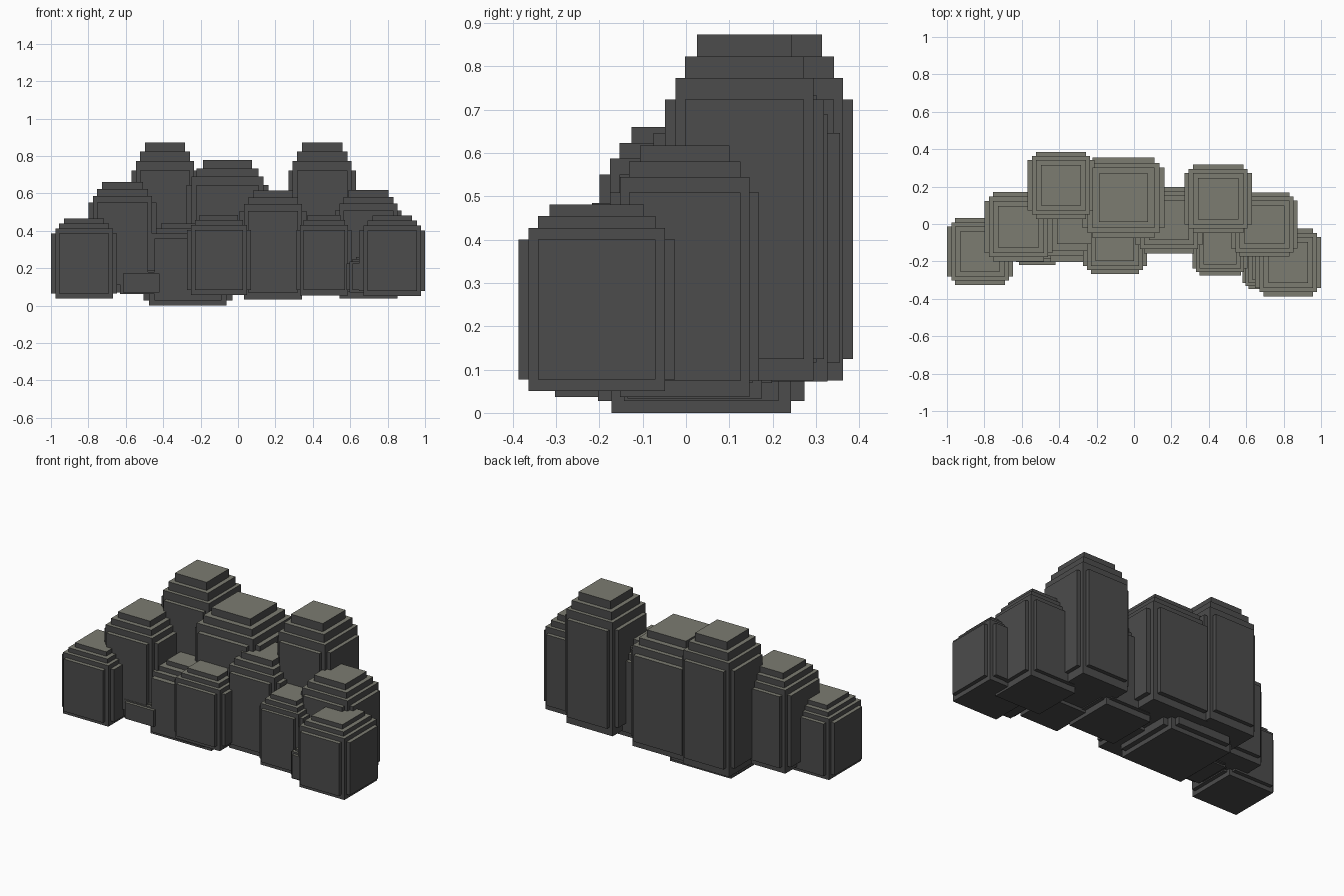
import bpy, bmesh
from mathutils import Matrix, Vector


def material(name, rgb):
    m = bpy.data.materials.new(name)
    m.diffuse_color = (*rgb, 1)
    return m


SIDE = material("dark grey sides", (0.072, 0.072, 0.072))
TOP = material("warm grey tops", (0.20, 0.20, 0.165))

# One stepped block: half width x, half width y, bottom, top (fractions)
STEPS = [
    (1.00, 0.75, 1 / 16, 13 / 16),   # side panels left and right
    (0.75, 1.00, 1 / 16, 13 / 16),   # side panels front and back
    (0.87, 0.87, 0, 14 / 16),        # core
    (0.75, 0.75, 12 / 16, 15 / 16),  # upper step
    (0.60, 0.60, 12 / 16, 1),        # cap
]


def stepped_block(name, cx, cy, hx, hy, z0, z1):
    bm = bmesh.new()
    h = z1 - z0
    for fx, fy, b, t in STEPS:
        centre = Vector((cx, cy, z0 + h * (b + t) / 2))
        size = Vector((2 * hx * fx, 2 * hy * fy, h * (t - b)))
        bmesh.ops.create_cube(bm, size=1, matrix=Matrix.LocRotScale(centre, None, size))
    bm.normal_update()
    # upward faces get the lighter colour
    for f in bm.faces:
        f.material_index = 1 if f.normal.z > 0.5 else 0
    me = bpy.data.meshes.new(name)
    bm.to_mesh(me)
    bm.free()
    me.materials.append(SIDE)
    me.materials.append(TOP)
    ob = bpy.data.objects.new(name, me)
    bpy.context.collection.objects.link(ob)


# name, centre x, centre y, half x, half y, bottom, top
BLOCKS = [
    ("far_left_block", -0.823, -0.147, 0.177, 0.179, 0.037, 0.465),
    ("left_block", -0.618, -0.015, 0.182, 0.185, 0.075, 0.66),
    ("left_tall_block", -0.390, 0.207, 0.179, 0.179, 0.075, 0.873),
    ("back_middle_block", -0.056, 0.140, 0.220, 0.215, 0.072, 0.778),
    ("right_tall_block", 0.450, 0.135, 0.181, 0.183, 0.075, 0.873),
    ("right_block", 0.697, -0.003, 0.178, 0.172, 0.037, 0.617),
    ("far_right_block", 0.824, -0.206, 0.176, 0.181, 0.050, 0.481),
    ("front_middle_block", -0.102, -0.095, 0.172, 0.172, 0.056, 0.483),
    ("centre_right_block", 0.187, 0.020, 0.178, 0.178, 0.033, 0.615),
    ("front_right_block", 0.460, -0.130, 0.148, 0.145, 0.055, 0.485),
    ("centre_base_block", -0.268, 0.035, 0.238, 0.238, 0.0, 0.44),
    ("small_left_block", -0.517, -0.09, 0.130, 0.130, 0.062, 0.195),
    ("small_right_block", 0.710, -0.218, 0.130, 0.130, 0.070, 0.26),
]
for b in BLOCKS:
    stepped_block(*b)
